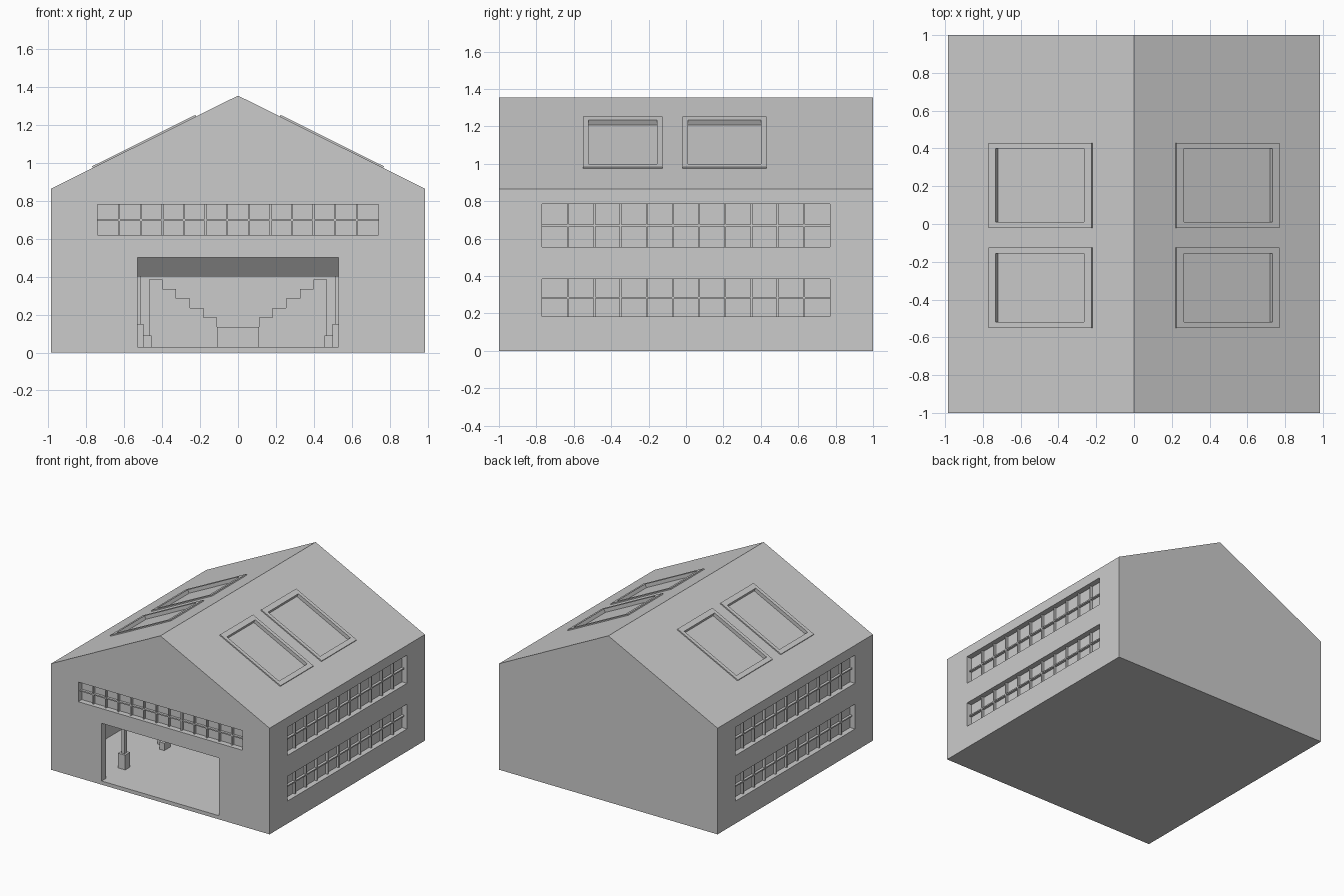
import bpy, bmesh, math
from mathutils import Matrix, Vector

if "Cube" in bpy.data.objects:
    bpy.data.objects.remove(bpy.data.objects["Cube"])


def material(name, v):
    m = bpy.data.materials.new(name)
    m.diffuse_color = (v, v, v, 1)
    m.use_nodes = True
    m.node_tree.nodes["Principled BSDF"].inputs["Base Color"].default_value = m.diffuse_color
    return m


GREY = material("light grey", 0.6)
DARK = material("dark grey", 0.18)


def finish(name, bm, mat):
    bmesh.ops.recalc_face_normals(bm, faces=bm.faces)
    me = bpy.data.meshes.new(name)
    bm.to_mesh(me)
    bm.free()
    me.materials.append(mat)
    ob = bpy.data.objects.new(name, me)
    bpy.context.collection.objects.link(ob)
    return ob


def add_box(bm, x, y, z, mtx=Matrix()):
    size = Matrix.Diagonal((x[1] - x[0], y[1] - y[0], z[1] - z[0], 1))
    mid = Vector(((x[0] + x[1]) / 2, (y[0] + y[1]) / 2, (z[0] + z[1]) / 2))
    bmesh.ops.create_cube(bm, size=1, matrix=mtx @ Matrix.Translation(mid) @ size)


def boxes(name, items, mat=GREY, mtx=Matrix()):
    bm = bmesh.new()
    for x, y, z in items:
        add_box(bm, x, y, z, mtx)
    return finish(name, bm, mat)


def gable(name, hw, base, eave, ridge, y0, y1):
    bm = bmesh.new()
    pts = [(-hw, base), (hw, base), (hw, eave), (0, ridge), (-hw, eave)]
    face = bm.faces.new([bm.verts.new((x, y0, z)) for x, z in pts])
    ext = bmesh.ops.extrude_face_region(bm, geom=[face])
    moved = [v for v in ext["geom"] if isinstance(v, bmesh.types.BMVert)]
    bmesh.ops.translate(bm, verts=moved, vec=(0, y1 - y0, 0))
    return finish(name, bm, GREY)


def cut(target, cutter):
    mod = target.modifiers.new("cut", "BOOLEAN")
    mod.operation, mod.solver, mod.object = "DIFFERENCE", "EXACT", cutter
    bpy.context.view_layer.update()
    dg = bpy.context.evaluated_depsgraph_get()
    me = bpy.data.meshes.new_from_object(target.evaluated_get(dg))
    target.modifiers.clear()
    target.data = me
    bpy.data.objects.remove(cutter)


HW, EAVE, RIDGE = 0.985, 0.865, 1.355
ANG = math.atan2(RIDGE - EAVE, HW)
C, S = math.cos(ANG), math.sin(ANG)
REC = 0.045          # window recess

# hollow hall with the front gate
hall = gable("hall_shell", HW, 0, EAVE, RIDGE, -1, 1)
T = 0.06
drop = T / C
cut(hall, gable("room", HW - T, 0.03, EAVE + T * math.tan(ANG) - drop, RIDGE - drop, -1 + T, 1 - T))
cut(hall, boxes("gate_cut", [((-0.53, 0.53), (-1.1, -0.9), (0.03, 0.5))]))


# window strips: recess plus glazing bars, built in wall space (along, outward, up)
def window(name, mtx, w, z0, z1, panes):
    cut(hall, boxes("cutter", [((-w, w), (-REC, 0.1), (z0, z1))], GREY, mtx))
    out = (-REC - 0.002, -REC + 0.02)
    b = 0.005
    bars = [((-w, w), out, ((z0 + z1) / 2 - b, (z0 + z1) / 2 + b))]
    for i in range(1, panes):
        p = -w + 2 * w * i / panes
        bars.append(((p - b, p + b), out, (z0, z1)))
    boxes(name, bars, GREY, mtx)


def wall(angle, dist):
    return Matrix.Rotation(angle, 4, "Z") @ Matrix.Translation((0, dist, 0))


window("front_window_bars", wall(math.pi, 1), 0.74, 0.62, 0.78, 13)
for side, a in (("right", -math.pi / 2), ("left", math.pi / 2)):
    window(side + "_upper_window_bars", wall(a, HW), 0.77, 0.555, 0.785, 11)
    window(side + "_lower_window_bars", wall(a, HW), 0.77, 0.183, 0.385, 11)

# skylights in roof space (down the slope, along the ridge, outward)
U0, U1, U2, U3 = 0.22 / C, 0.26 / C, 0.73 / C, 0.765 / C
for side, s in (("right", 1), ("left", -1)):
    roof = Matrix(((s * C, 0, s * S, 0), (0, 1, 0, 0), (-S, 0, C, RIDGE), (0, 0, 0, 1)))
    for label, y0, y1 in (("front", -0.55, -0.125), ("rear", -0.02, 0.43)):
        a, b = y0 + 0.03, y1 - 0.03
        cut(hall, boxes("cutter", [((U1, U2), (a, b), (-0.02, 0.1))], GREY, roof))
        n = (-0.002, 0.009)
        boxes(side + "_" + label + "_skylight_frame",
              [((U0, U1), (y0, y1), n), ((U2, U3), (y0, y1), n),
               ((U1, U2), (y0, a), n), ((U1, U2), (b, y1), n)], GREY, roof)

# upper floor
boxes("upper_floor", [((-0.922, 0.922), (-0.75, 0.938), (0.4, 0.5))], DARK)

# columns with square bases
for s in (-1, 1):
    for i, y in enumerate((-0.71, -0.2, 0.3)):
        x = s * 0.53
        boxes("column_%s_%d" % ("right" if s > 0 else "left", i + 1),
              [((x - 0.032, x + 0.032), (y - 0.032, y + 0.032), (0.03, 0.15)),
               ((x - 0.015, x + 0.015), (y - 0.015, y + 0.015), (0.15, 0.4))])

# double stair rising outwards from a central landing
steps = [((-0.11, 0.11), (0.5, 0.85), (0.03, 0.135))]
for s in (-1, 1):
    for k in range(5):
        x = sorted((s * (0.11 + 0.072 * k), s * (0.182 + 0.072 * k)))
        steps.append((x, (0.6, 0.85), (0.03, 0.185 + 0.05 * k)))
boxes("double_stair", steps)

# small crates beside the columns
for s in (-1, 1):
    x = sorted((s * 0.455, s * 0.5))
    boxes("crate_right" if s > 0 else "crate_left", [(x, (-0.3, -0.22), (0.03, 0.09))])
